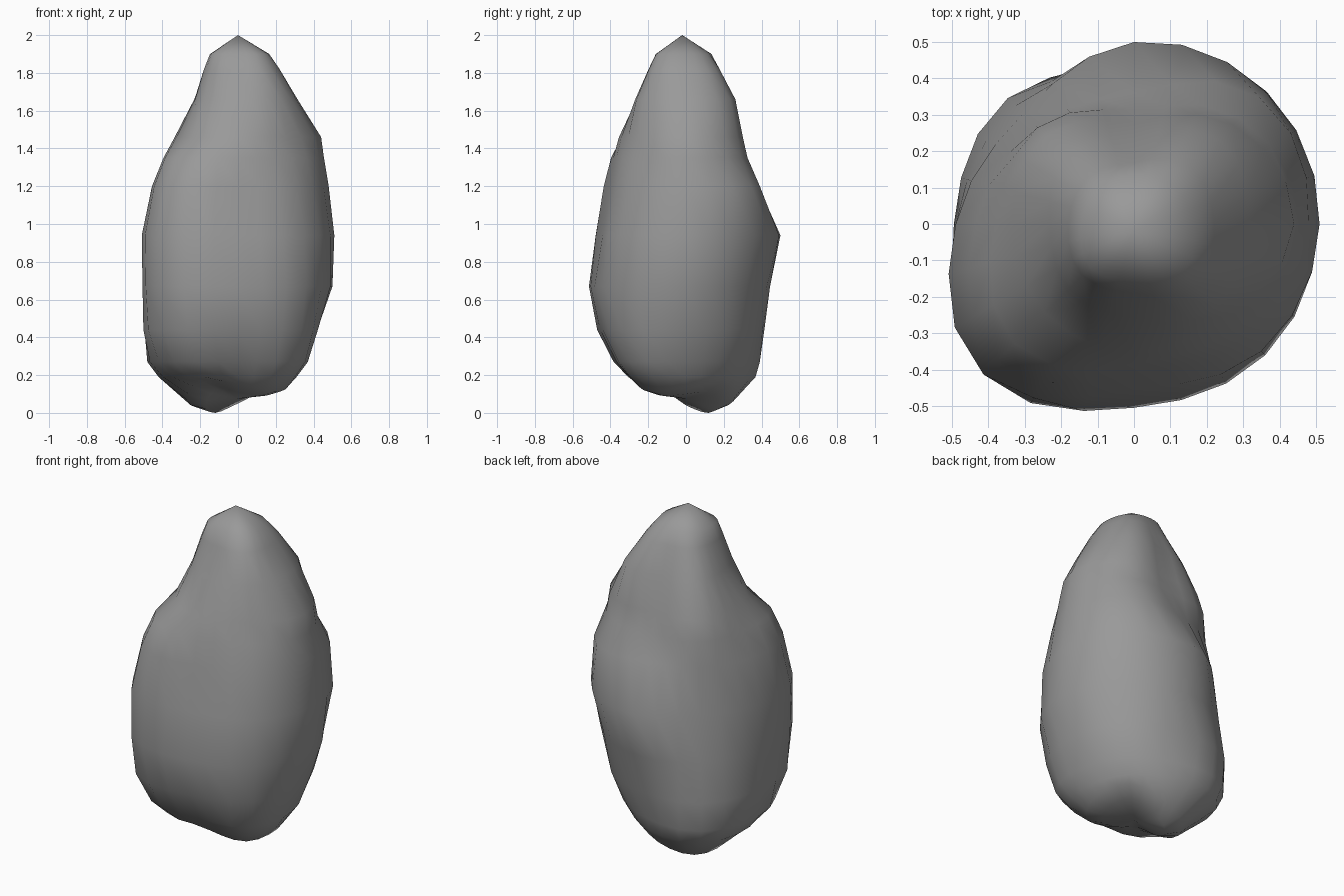
import bpy, bmesh
from math import cos, sin, pi

if "Cube" in bpy.data.objects:
    bpy.data.objects.remove(bpy.data.objects["Cube"])

SEG = 24  # vertices per ring

# Rings from top to bottom: height, then radius in eight directions from +x anticlockwise
RINGS = [
    (1.90, (.16, .15, .135, .14, .145, .17, .155, .19)),
    (1.82, (.22, .22, .17, .18, .18, .20, .19, .24)),
    (1.66, (.315, .33, .235, .265, .23, .255, .26, .32)),
    (1.46, (.44, .385, .28, .345, .335, .345, .355, .36)),
    (1.35, (.455, .41, .315, .375, .38, .465, .385, .40)),
    (1.20, (.48, .49, .36, .38, .435, .53, .415, .44)),
    (0.94, (.51, .515, .50, .43, .49, .585, .455, .495)),
    (0.67, (.50, .45, .445, .46, .49, .585, .505, .51)),
    (0.44, (.42, .41, .405, .49, .495, .56, .455, .475)),
    (0.27, (.36, .345, .37, .48, .48, .475, .37, .425)),
    (0.19, (.30, .295, .345, .45, .42, .385, .295, .36)),
]
# Underside rings: radius, then height in the same eight directions
UNDER = [
    (.26, (.135, .155, .085, .03, .06, .165, .155, .11)),
    (.17, (.10, .11, .05, .00, .04, .13, .11, .09)),
]


def around(vals, i):
    """Smooth periodic interpolation of eight values at ring step i."""
    t = i * 8 / SEG
    k = int(t)
    t -= k
    a, b, c, d = (vals[(k + j) % 8] for j in (-1, 0, 1, 2))
    return b + .5 * t * (c - a + t * (2*a - 5*b + 4*c - d + t * (3*(b - c) + d - a)))


bm = bmesh.new()
loops = []


def add_ring(radius, height):
    ring = []
    for i in range(SEG):
        a = 2 * pi * i / SEG
        r = radius(i)
        ring.append(bm.verts.new((r * cos(a), r * sin(a), max(0, height(i)))))
    loops.append(ring)


# Boulder body
for z, radii in RINGS:
    add_ring(lambda i: around(radii, i), lambda i: z)
for r, heights in UNDER:
    add_ring(lambda i: r, lambda i: around(heights, i))

# Skin between rings, then close the tip and the underside
for up, low in zip(loops, loops[1:]):
    for i in range(SEG):
        j = (i + 1) % SEG
        bm.faces.new((up[i], low[i], low[j], up[j]))
tip = bm.verts.new((0, -.02, 2))
base = bm.verts.new((0, 0, .075))
for i in range(SEG):
    j = (i + 1) % SEG
    bm.faces.new((tip, loops[0][i], loops[0][j]))
    bm.faces.new((base, loops[-1][j], loops[-1][i]))
bmesh.ops.recalc_face_normals(bm, faces=bm.faces[:])

mesh = bpy.data.meshes.new("boulder")
bm.to_mesh(mesh)
bm.free()
for p in mesh.polygons:
    p.use_smooth = True
rock = bpy.data.objects.new("boulder", mesh)
bpy.context.collection.objects.link(rock)

# Dark stone grey
stone = bpy.data.materials.new("stone")
stone.diffuse_color = (.32, .32, .32, 1)
stone.use_nodes = True
stone.node_tree.nodes["Principled BSDF"].inputs["Base Color"].default_value = stone.diffuse_color
mesh.materials.append(stone)
